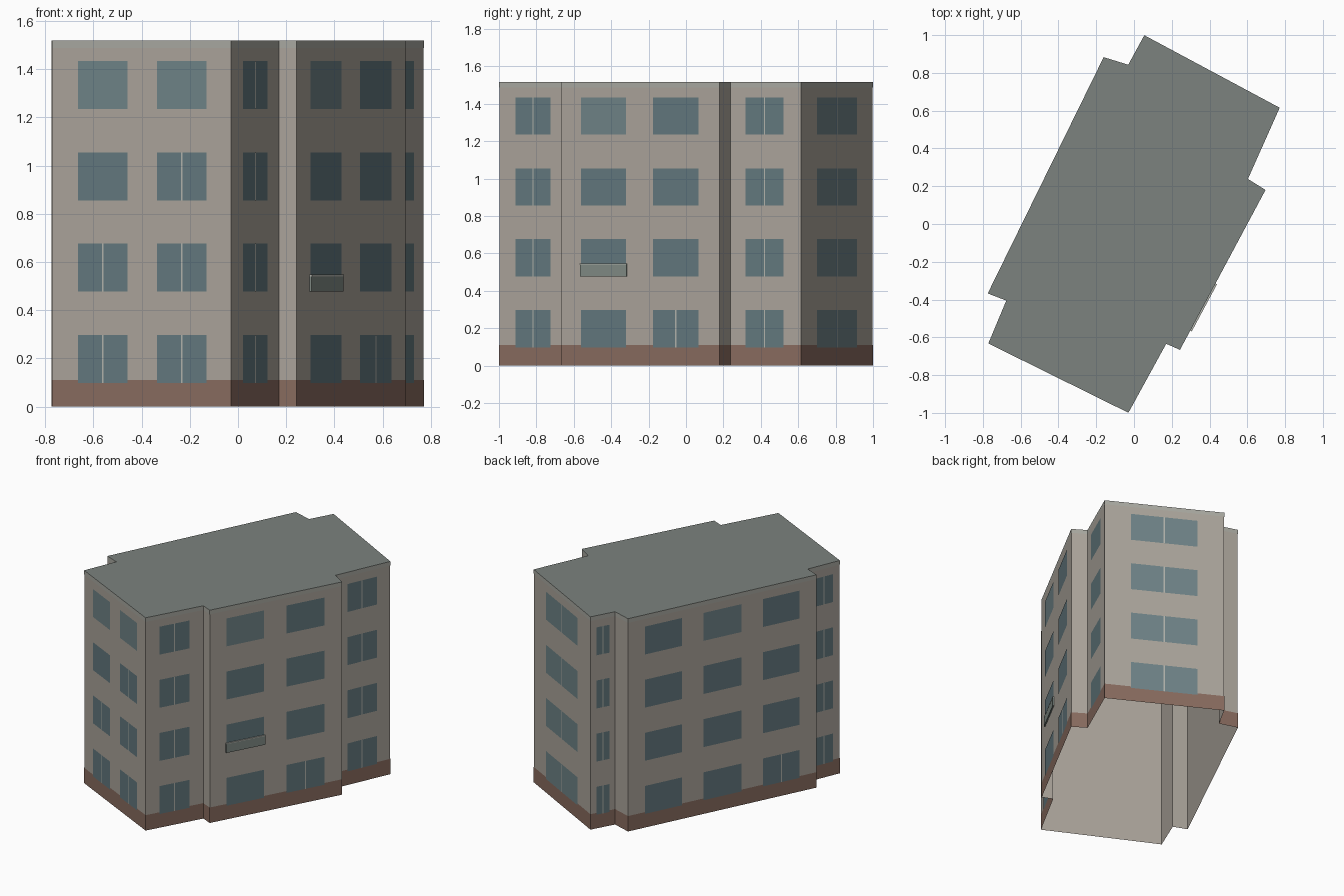
import bpy
from mathutils import Vector

if "Cube" in bpy.data.objects:
    bpy.data.objects.remove(bpy.data.objects["Cube"])

H = 1.518
# footprint corners, counter-clockwise from the front left corner
FOOT = [Vector(p) for p in [
    (-.77, -.632), (-.03, -.998), (.17, -.633), (.243, -.665), (.695, .18),
    (.602, .238), (.77, .615), (.055, .998), (-.03, .842), (-.16, .882),
    (-.773, -.367), (-.675, -.405)]]
N = len(FOOT)


def material(name, rgb):
    m = bpy.data.materials.new(name)
    m.diffuse_color = (*rgb, 1)
    m.use_nodes = True
    m.node_tree.nodes["Principled BSDF"].inputs["Base Color"].default_value = m.diffuse_color
    return m


WALL = material("plaster", (.41, .375, .33))
TRIM = material("parapet_trim", (.40, .40, .36))
BRICK = material("brick_base", (.25, .15, .115))
ROOF = material("roof_grey", (.20, .225, .21))
GLASS = material("glass", (.125, .19, .21))
PALE = material("pale_glass", (.16, .23, .245))
FRAME = material("frame", (.45, .46, .42))
RAIL = material("balcony_panel", (.22, .26, .235))


def make(name, verts, faces, mat):
    me = bpy.data.meshes.new(name)
    me.from_pydata(verts, [], faces)
    me.materials.append(mat)
    ob = bpy.data.objects.new(name, me)
    bpy.context.collection.objects.link(ob)
    return ob


def side(i):
    a, b = FOOT[i], FOOT[(i + 1) % N]
    d = (b - a).normalized()
    return a, b, Vector((d.y, -d.x))


def offset_foot(o):
    # footprint pushed outward by o with mitred corners
    out = []
    for i in range(N):
        n1, n2 = side(i - 1 if i else N - 1)[2], side(i)[2]
        out.append(FOOT[i] + (n1 + n2) * (o / (1 + n1.dot(n2))))
    return out


def band(name, z0, z1, o, mat):
    pts = offset_foot(o)
    verts = [(p.x, p.y, z) for z in (z0, z1) for p in pts]
    faces = [(i, (i + 1) % N, N + (i + 1) % N, N + i) for i in range(N)]
    return make(name, verts, faces, mat)


def panel(name, i, t0, t1, z0, z1, o, mat):
    # upright rectangle lying on wall i
    a, b, n = side(i)
    p, q = a.lerp(b, t0) + n * o, a.lerp(b, t1) + n * o
    return make(name, [(p.x, p.y, z0), (q.x, q.y, z0), (q.x, q.y, z1), (p.x, p.y, z1)],
                [(0, 1, 2, 3)], mat)


# shell, open underneath
band("walls", 0, H, 0, WALL)
band("brick_plinth", 0, .11, .001, BRICK)
band("parapet_band", 1.488, H, .001, TRIM)
make("roof", [(p.x, p.y, H) for p in offset_foot(.001)], [tuple(range(N))], ROOF)

# windows: wall, start, end, floors with a centre bar, floors with pale glass
ALL = (0, 1, 2, 3)
WINDOWS = [
    (0, .144, .422, (0, 1), (3,)), (0, .588, .866, (0, 1, 2), (3,)),
    (1, .24, .755, ALL, ()),
    (3, .125, .41, (), (3,)), (3, .58, .867, (0,), ()),
    (5, .215, .755, ALL, ()),
    (6, .22, .775, ALL, ALL),
    (7, .24, .76, ALL, ()),
    (9, .09, .285, (), ()), (9, .40, .60, (), (3,)), (9, .715, .91, (0,), ()),
    (11, .22, .79, ALL, ()),
]
for i, t0, t1, bars, pale in WINDOWS:
    length = (side(i)[1] - side(i)[0]).length
    for f in ALL:
        z = .098 + .379 * f
        panel("window", i, t0, t1, z, z + .199, .002, PALE if f in pale else GLASS)
        if f in bars:
            m, w = (t0 + t1) / 2, .0035 / length
            panel("window_bar", i, m - w, m + w, z, z + .199, .003, FRAME)


def wall_box(name, i, t0, t1, z0, z1, depth, mat):
    a, b, n = side(i)
    p, q = a.lerp(b, t0), a.lerp(b, t1)
    ring = [p, p + n * depth, q + n * depth, q]
    verts = [(v.x, v.y, z) for z in (z0, z1) for v in ring]
    faces = [(3, 2, 1, 0), (4, 5, 6, 7)] + [
        (k, (k + 1) % 4, 4 + (k + 1) % 4, 4 + k) for k in range(4)]
    return make(name, verts, faces, mat)


# shallow balcony on the first upper floor of the right side
wall_box("balcony_panel", 3, .12, .415, .478, .54, .009, RAIL)
wall_box("balcony_rail", 3, .12, .415, .54, .547, .01, FRAME)
